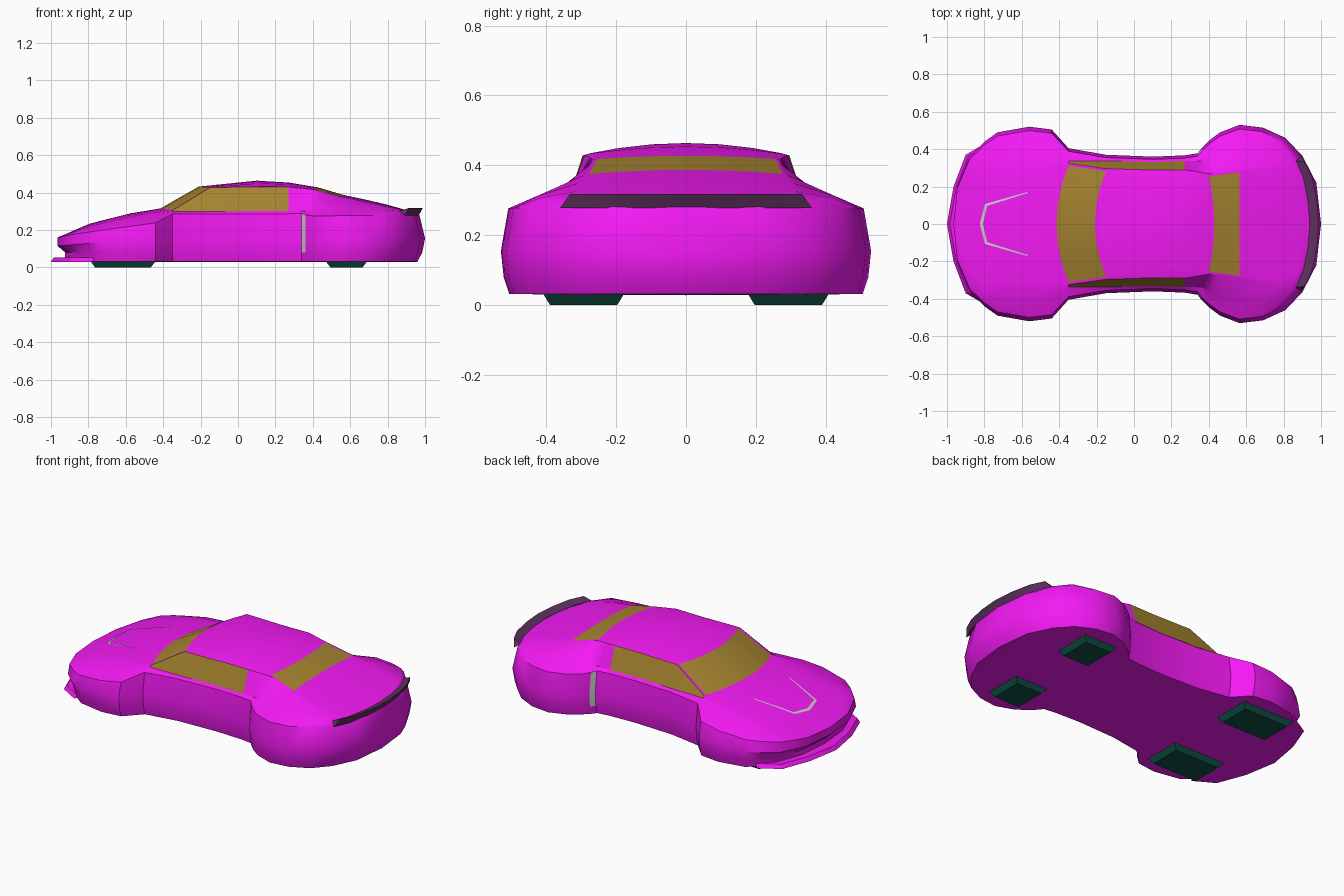
import bpy, bmesh, math
from mathutils import Vector
from mathutils.bvhtree import BVHTree

if "Cube" in bpy.data.objects:
    bpy.data.objects.remove(bpy.data.objects["Cube"])


def material(name, r, g, b):
    m = bpy.data.materials.new(name)
    m.diffuse_color = (r, g, b, 1)
    m.use_nodes = True
    m.node_tree.nodes["Principled BSDF"].inputs["Base Color"].default_value = m.diffuse_color
    return m


PAINT = material("paint", 0.9, 0.01, 0.9)
GLASS = material("glass", 0.38, 0.23, 0.03)
RUBBER = material("rubber", 0.005, 0.08, 0.06)
DARK = material("dark_trim", 0.11, 0.03, 0.11)


def table(pts, x):
    """Linear lookup in a list of (x, value) pairs."""
    if x <= pts[0][0]:
        return pts[0][1]
    for (a, va), (b, vb) in zip(pts, pts[1:]):
        if x <= b:
            return va + (vb - va) * (x - a) / (b - a)
    return pts[-1][1]


def make(name, verts, faces, mat=None, mirror=False, recalc=False, angle=30):
    bm = bmesh.new()
    vs = [bm.verts.new(v) for v in verts]
    for f in faces:
        bm.faces.new([vs[i] for i in f])
    bmesh.ops.remove_doubles(bm, verts=bm.verts, dist=1e-4)
    bmesh.ops.delete(bm, geom=[v for v in bm.verts if not v.link_faces], context='VERTS')
    if recalc:
        bmesh.ops.recalc_face_normals(bm, faces=bm.faces)
    me = bpy.data.meshes.new(name)
    bm.to_mesh(me)
    bm.free()
    ob = bpy.data.objects.new(name, me)
    bpy.context.collection.objects.link(ob)
    if mat:
        me.materials.append(mat)
    bpy.ops.object.select_all(action='DESELECT')
    ob.select_set(True)
    bpy.context.view_layer.objects.active = ob
    bpy.ops.object.shade_smooth_by_angle(angle=math.radians(angle))
    if mirror:
        mod = ob.modifiers.new("mirror", 'MIRROR')
        mod.use_axis = (False, True, False)
    return ob


# Plan half-width at each station, nose to tail
PLAN = [(-.965, 0), (-.945, .2), (-.88, .36), (-.8, .44), (-.73, .49), (-.56, .52),
        (-.44, .505), (-.35, .405), (-.15, .37), (.1, .36), (.27, .367), (.34, .378),
        (.36, .405), (.40, .445), (.46, .49), (.565, .53), (.69, .515), (.81, .46),
        (.9, .365), (.975, .22), (1.0, 0)]
XS = [p[0] for p in PLAN]
# Heights and half-widths of the long feature lines
BELT = [(-.96, .16), (-.9, .175), (-.44, .238), (-.35, .285), (.34, .287), (.38, .275), (1, .28)]
SHOULDER_Y = [(-.5, .42), (-.35, .338), (.36, .338), (.46, .385), (.6, .42)]
SHOULDER_Z = [(-.96, .165), (-.8, .205), (-.5, .265), (-.35, .298), (.36, .302),
              (.46, .315), (.6, .32), (.9, .3), (1, .285)]
EDGE_Y = [(-.5, .34), (-.35, .328), (-.15, .297), (.27, .29), (.4, .268), (.565, .29), (.7, .31)]
EDGE_Z = [(-.96, .165), (-.8, .217), (-.5, .285), (-.35, .304), (-.15, .428), (.27, .43),
          (.4, .417), (.565, .373), (.75, .338), (.9, .308), (1, .287)]
CENTRE_Z = [(-.96, .165), (-.81, .23), (-.6, .285), (-.415, .315), (-.21, .432), (-.12, .45),
            (.12, .465), (.25, .457), (.43, .427), (.565, .387), (.78, .345), (.9, .315), (1, .29)]
BOW = [(-.6, 0), (-.35, -.065), (-.15, -.06), (.1, 0), (.36, 0), (.4, .03), (.565, 0)]


def section(x, w):
    """Half cross-section from bottom centre over the side to top centre."""
    def pull(front, rear):
        t = max(0, (abs(x) - .6) / .4)
        return x + front * t if x < 0 else x - rear * t
    zb = table(BELT, x)
    ye = min(table(EDGE_Y, x), .8 * w)
    ze = table(EDGE_Z, x)
    xt = pull(.01, .04)
    pts = [(pull(.04, .04), 0, .028),
           (pull(.04, .04), w * .955, .032),
           (pull(.045, .015), w * .985, .08),
           (x, w, table([(-.96, .115), (-.5, .155)], x)),
           (pull(0, .03), w * .96, zb),
           (xt, min(table(SHOULDER_Y, x), .92 * w), table(SHOULDER_Z, x)),
           (xt, ye, ze)]
    bow = table(BOW, x)
    zc = table(CENTRE_Z, x + bow)
    z0 = ze + .15 * (zc - ze)
    for f in (1, .7, .35, 0):
        k = 1 - f * f
        pts.append((xt + bow * k, max(0, ye - .013) * f, z0 + (zc - z0) * k))
    return pts


GRID = [p for x, w in PLAN for p in section(x, w)]
N = 11


def cells(xa, xb, cols):
    return {(i, j) for i in range(XS.index(xa), XS.index(xb)) for j in cols}


def skin(name, chosen, mat):
    quads = [(i * N + j, i * N + j + 1, (i + 1) * N + j + 1, (i + 1) * N + j)
             for i, j in sorted(chosen)]
    return make(name, GRID, quads, mat, mirror=True)


# Glass and intake patches are taken out of the body skin
windscreen = cells(-.35, -.15, range(7, 10))
rear_window = cells(.40, .565, range(7, 10))
side_window = cells(-.35, .27, [5])
intake = cells(.34, .36, [2, 3])
shell = cells(-.965, 1.0, range(10)) - windscreen - rear_window - side_window - intake
body = skin("body", shell, PAINT)
skin("windscreen", windscreen, GLASS)
skin("rear_window", rear_window, GLASS)
skin("side_windows", side_window, GLASS)
skin("side_intakes", intake, None)

# Front splitter plate
half = [(-.78, .44), (-.9, .37), (-.965, .2), (-1.0, 0)]
outline = half + [(x, -y) for x, y in reversed(half[:-1])]
n = len(outline)
verts = [(x, y, z) for z, s in ((.03, 0), (.052, .015)) for x, y in
         [(px + s, py * (1 - s)) for px, py in outline]]
faces = [tuple(range(n)), tuple(range(n, 2 * n))]
faces += [(i, (i + 1) % n, n + (i + 1) % n, n + i) for i in range(n)]
make("front_splitter", verts, faces, PAINT, recalc=True)

# Rear spoiler lip, a curved wedge along the tail edge
tail = [(.88, .35), (.92, .26), (.945, .13), (.955, 0)]
tail += [(x, -y) for x, y in reversed(tail[:-1])]
verts = []
for x, y in tail:
    verts += [(x - .015, y * .97, .30), (x + .033, y * .95, .318), (x + .012, y * 1.03, .278)]
faces = [(0, 1, 2), tuple(len(verts) - k for k in (3, 2, 1))]
for i in range(len(tail) - 1):
    faces += [(3 * i + k, 3 * i + (k + 1) % 3, 3 * i + 3 + (k + 1) % 3, 3 * i + 3 + k)
              for k in range(3)]
make("rear_spoiler", verts, faces, DARK, recalc=True)

# Bonnet vent, a thin ribbon laid on the bonnet
bm = bmesh.new()
bm.from_mesh(body.data)
tree = BVHTree.FromBMesh(bm)
bm.free()
inner = [(-.57, .165), (-.785, .097), (-.808, 0)]
outer = [(-.57, .171), (-.797, .107), (-.825, 0)]
verts = []
for s in range(13):
    k, t = min(s // 6, 1), s / 6 - min(s // 6, 1)
    for line in (inner, outer):
        p = Vector(line[k]).lerp(Vector(line[k + 1]), t)
        hit = tree.ray_cast(Vector((p.x, max(p.y, 1e-4), 1)), Vector((0, 0, -1)))[0]
        verts.append((p.x, p.y, (hit.z if hit else .25) + .003))
faces = [(2 * s, 2 * s + 1, 2 * s + 3, 2 * s + 2) for s in range(12)]
make("bonnet_vent", verts, faces, None, mirror=True)

# Tyre bottoms peeking out below the floor
for name, xc, hx in (("front_tyres", -.615, .175), ("rear_tyres", .58, .112)):
    verts = [(xc + sx * (hx - d), .293 + sy * (.117 - d * .8), z)
             for z, d in ((.034, 0), (0, .026))
             for sx, sy in ((-1, -1), (1, -1), (1, 1), (-1, 1))]
    faces = [(0, 1, 2, 3), (4, 5, 6, 7)]
    faces += [(i, (i + 1) % 4, 4 + (i + 1) % 4, 4 + i) for i in range(4)]
    make(name, verts, faces, RUBBER, mirror=True, recalc=True)
